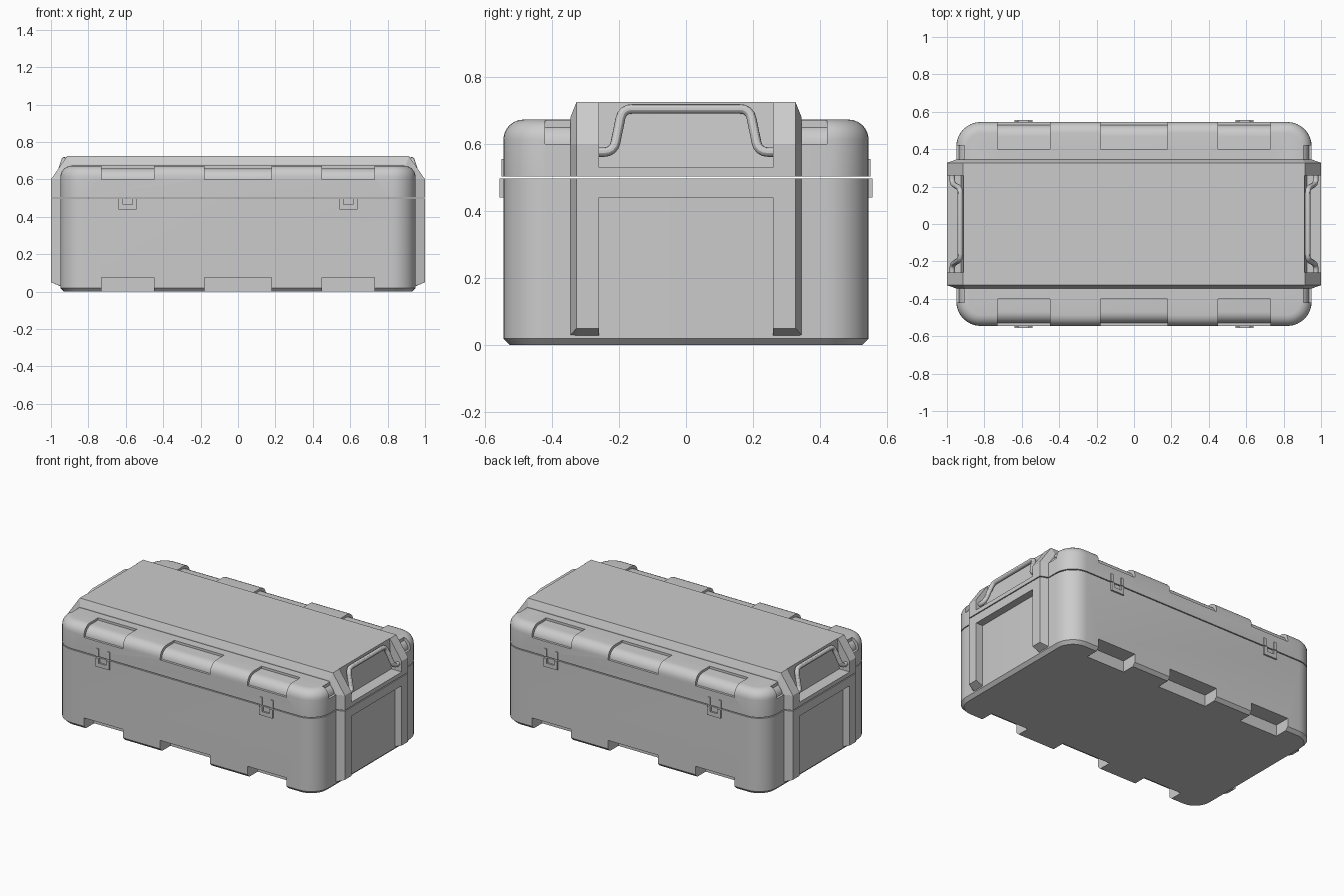
import bpy, bmesh, math
from mathutils import Vector

if "Cube" in bpy.data.objects:
    bpy.data.objects.remove(bpy.data.objects["Cube"])


def make(name, rings):
    """Closed solid lofted through equal-length rings."""
    bm = bmesh.new()
    loops = [[bm.verts.new(p) for p in r] for r in rings]
    n = len(loops[0])
    for a, b in zip(loops, loops[1:]):
        for i in range(n):
            j = (i + 1) % n
            bm.faces.new((a[i], a[j], b[j], b[i]))
    bm.faces.new(loops[0][::-1])
    bm.faces.new(loops[-1])
    bmesh.ops.recalc_face_normals(bm, faces=bm.faces)
    me = bpy.data.meshes.new(name)
    bm.to_mesh(me)
    bm.free()
    ob = bpy.data.objects.new(name, me)
    bpy.context.collection.objects.link(ob)
    return ob


def box(name, x0, x1, y0, y1, z0, z1):
    return make(name, [[(x0, y0, z), (x1, y0, z), (x1, y1, z), (x0, y1, z)] for z in (z0, z1)])


def round_rect(inset, z, hx=0.95, hy=0.545, r=0.13, seg=8):
    hx, hy, rr = hx - inset, hy - inset, r - inset
    pts = []
    for k, (sx, sy) in enumerate(((1, 1), (-1, 1), (-1, -1), (1, -1))):
        for i in range(seg + 1):
            a = math.pi / 2 * (k + i / seg)
            pts.append((sx * (hx - rr) + rr * math.cos(a), sy * (hy - rr) + rr * math.sin(a), z))
    return pts


def select(ob):
    bpy.ops.object.select_all(action='DESELECT')
    ob.select_set(True)
    bpy.context.view_layer.objects.active = ob


def cut(ob, cutters):
    select(ob)
    for c in cutters:
        m = ob.modifiers.new("cut", 'BOOLEAN')
        m.operation, m.solver, m.object = 'DIFFERENCE', 'EXACT', c
        bpy.ops.object.modifier_apply(modifier=m.name)


def smooth(ob):
    select(ob)
    bpy.ops.object.shade_smooth_by_angle(angle=math.radians(30))


def band(name, outer, inner):
    """Lengthwise band: x-z half profiles mirrored, with chamfered sides."""
    def ring(prof, y):
        return [(x, y, z) for x, z in prof] + [(-x, y, z) for x, z in reversed(prof)]
    return make(name, [ring(inner, -0.345), ring(outer, -0.327), ring(outer, 0.327), ring(inner, 0.345)])


def lid_rings(off, z0):
    rings = [round_rect(off, z0)]
    for i in range(7):
        a = math.pi / 2 * i / 6
        rings.append(round_rect(off + 0.06 * (1 - math.cos(a)), 0.613 - off + 0.06 * math.sin(a)))
    return rings


# main shells
base = make("base", [round_rect(0.02, 0), round_rect(0, 0.02), round_rect(0, 0.497)])
lid = make("lid", lid_rings(0, 0.503))
core = make("lid_recess_floor", lid_rings(0.015, 0.51))
base_band = band("base_band",
                 [(0.93, 0.02), (1, 0.05), (1, 0.497)],
                 [(0.92, 0.02), (0.95, 0.03), (0.95, 0.497)])
lid_band = band("lid_band",
                [(1, 0.503), (1, 0.6), (0.914, 0.725)],
                [(0.95, 0.503), (0.95, 0.6), (0.90, 0.68)])

# stacking notches in base and lid edges
slots = ((-0.73, -0.45), (-0.18, 0.18), (0.45, 0.73))
foot_cuts, lid_cuts, end_cuts, panel_cuts = [], [], [], []
for s in (-1, 1):
    for x0, x1 in slots:
        y0, y1 = sorted((s * 0.44, s * 0.7))
        foot_cuts.append(box("cutter", x0, x1, y0, y1, -0.1, 0.075))
        y0, y1 = sorted((s * 0.40, s * 0.7))
        lid_cuts.append(box("cutter", x0, x1, y0, y1, 0.6, 0.8))
    x0, x1 = sorted((s * 0.905, s * 1.2))
    lid_cuts.append(box("cutter", x0, x1, -0.42, 0.42, 0.6, 0.8))
    # handle recess and lower end panel
    end_cuts.append(make("cutter", [[(s * 0.925, y, 0.53), (s * 1.2, y, 0.53), (s * 1.2, y, 0.8),
                                     (s * 0.906, y, 0.8)] for y in (-0.26, 0.26)]))
    x0, x1 = sorted((s * 0.94, s * 1.2))
    panel_cuts.append(box("cutter", x0, x1, -0.26, 0.26, -0.1, 0.44))

cut(base, foot_cuts)
cut(lid, lid_cuts + end_cuts)
cut(core, end_cuts)
cut(lid_band, end_cuts)
cut(base_band, panel_cuts)
for c in foot_cuts + lid_cuts + end_cuts + panel_cuts:
    bpy.data.objects.remove(c, do_unlink=True)
for ob in (base, lid, core):
    smooth(ob)

# latches: lower U plate and upper prongs
for sx in (-1, 1):
    for sy in (-1, 1):
        cx = sx * 0.59
        low = [(-0.048, 0.44), (0.048, 0.44), (0.048, 0.497), (0.026, 0.497), (0.026, 0.466),
               (-0.026, 0.466), (-0.026, 0.497), (-0.048, 0.497)]
        make("latch_plate", [[(cx + x, sy * y, z) for x, z in low] for y in (0.53, 0.556)])
        for d in (-1, 1):
            x0, x1 = sorted((cx + d * 0.03, cx + d * 0.048))
            y0, y1 = sorted((sy * 0.53, sy * 0.551))
            box("latch_prong", x0, x1, y0, y1, 0.503, 0.555)

# carrying handles
corners = [Vector(p) for p in ((-0.262, 0.576), (-0.216, 0.576), (-0.19, 0.705),
                               (0.19, 0.705), (0.216, 0.576), (0.262, 0.576))]
path = [corners[0]]
for p, c, n in zip(corners, corners[1:], corners[2:]):
    a, b = c + (p - c).normalized() * 0.03, c + (n - c).normalized() * 0.03
    path += [a.lerp(c, t).lerp(c.lerp(b, t), t) for t in (0, 0.25, 0.5, 0.75, 1)]
path.append(corners[-1])
for s in (-1, 1):
    rings = []
    for i, p in enumerate(path):
        def at(q):
            return Vector((s * (0.972 - (q.y - 0.576) * 0.33), q.x, q.y))
        t = (at(path[min(i + 1, len(path) - 1)]) - at(path[max(i - 1, 0)])).normalized()
        u = Vector((s, 0, 0.33)).normalized()
        u = (u - t * u.dot(t)).normalized()
        v = t.cross(u)
        rings.append([at(p) + 0.0145 * (u * math.cos(k * math.pi / 6) + v * math.sin(k * math.pi / 6))
                      for k in range(12)])
    smooth(make("handle", rings))
